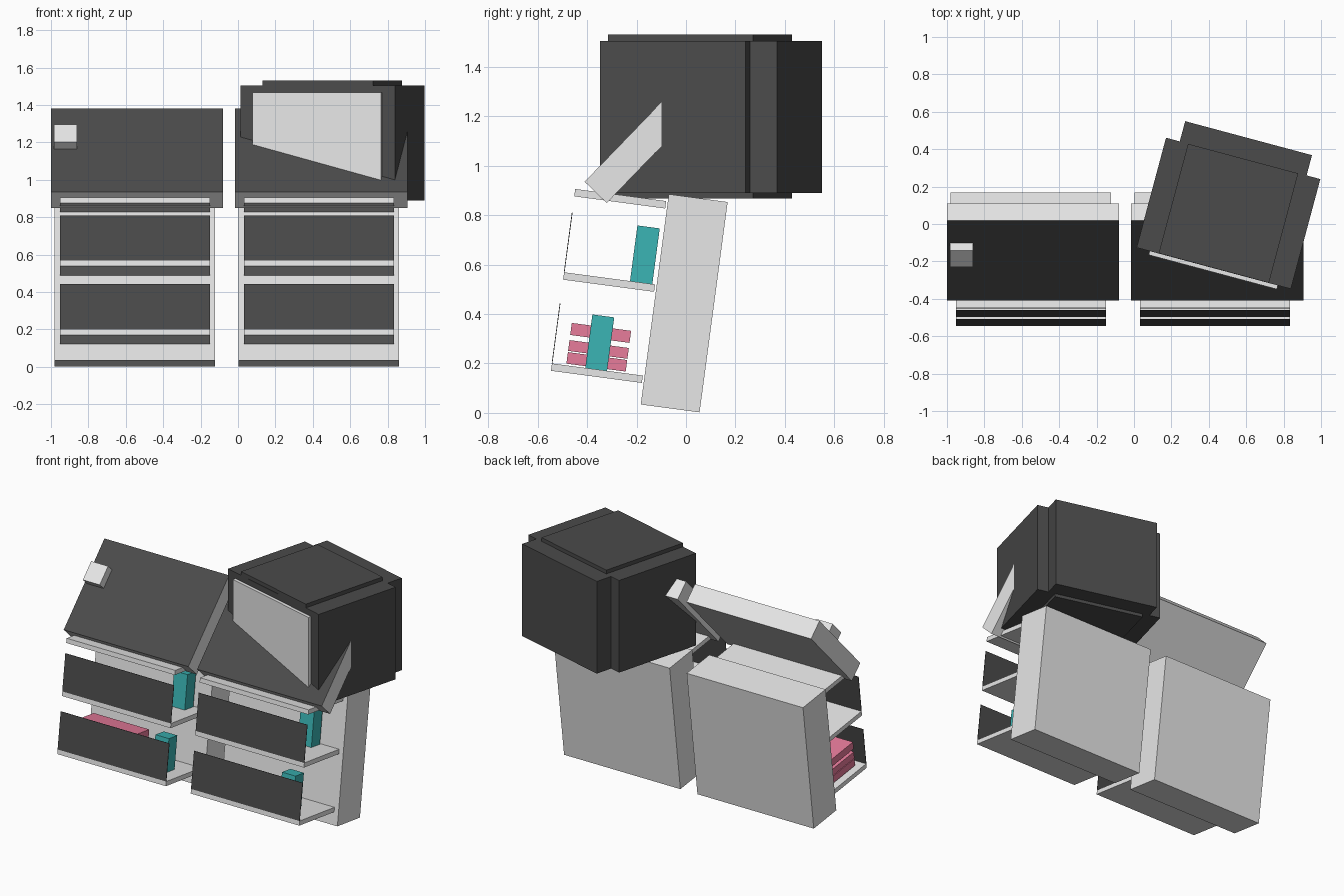
import bpy, bmesh, math
from mathutils import Matrix, Vector

if "Cube" in bpy.data.objects:
    bpy.data.objects.remove(bpy.data.objects["Cube"])


def material(name, rgb):
    m = bpy.data.materials.new(name)
    m.diffuse_color = (*rgb, 1)
    m.use_nodes = True
    m.node_tree.nodes["Principled BSDF"].inputs["Base Color"].default_value = m.diffuse_color
    return m


LIGHT = material("light grey", (0.8, 0.8, 0.8))
DARK = material("dark grey", (0.07, 0.07, 0.07))
TEAL = material("teal", (0.044, 0.46, 0.46))
PINK = material("pink", (0.8, 0.2, 0.33))


def box(name, frame, xr, yr, zr, mat, top_mat=None):
    """Box given by x, y, z ranges inside a tilted frame; optional top face colour."""
    bm = bmesh.new()
    bmesh.ops.create_cube(bm, size=1)
    for v in bm.verts:
        v.co = Vector([r[0] + (c + 0.5) * (r[1] - r[0]) for c, r in zip(v.co, (xr, yr, zr))])
    bm.normal_update()
    me = bpy.data.meshes.new(name)
    me.materials.append(mat)
    if top_mat:
        me.materials.append(top_mat)
        for f in bm.faces:
            f.material_index = int(f.normal.z > 0.9)
    bm.to_mesh(me)
    bm.free()
    ob = bpy.data.objects.new(name, me)
    ob.matrix_world = frame
    bpy.context.collection.objects.link(ob)


def frame(x, y, z, angle, axis):
    return Matrix.Translation((x, y, z)) @ Matrix.Rotation(math.radians(angle), 4, axis)


# Two leaning stands, each with shelves, front boards and a sloped desk
for side, x0, tx in (("left", -0.985, 0.65), ("right", 0.0, 0.60)):
    lean = frame(x0, -0.183, 0.034, -7.6, 'X')
    box(side + "_cabinet", lean, (0.003, 0.862), (0, 0.24), (0, 0.858), LIGHT)
    for i, h in enumerate((0.087, 0.459, 0.799)):
        box(f"{side}_shelf_{i}", lean, (0.033, 0.835), (-0.378, -0.007), (h, h + 0.03), LIGHT)
        if i < 2:
            box(f"{side}_front_board_{i}", lean, (0.033, 0.835), (-0.379, -0.376),
                (h + 0.03, h + 0.274), DARK)
    # upright blocks on the shelves
    box(side + "_low_block", lean, (tx - 0.01, tx + 0.09), (-0.242, -0.153), (0.117, 0.335), TEAL)
    box(side + "_high_block", lean, (tx, tx + 0.1), (-0.109, -0.018), (0.489, 0.716), TEAL)
    # sloped desk with a dark upper face
    slope = frame(x0, -0.41, 0.935, 46, 'X')
    box(side + "_sloped_desk", slope, (-0.015, 0.905), (0, 0.619), (-0.124, 0), LIGHT, DARK)
    if side == "left":
        box("desk_button", slope, (0, 0.125), (0.318, 0.445), (0, 0.057), LIGHT)
        for i, (a, b) in enumerate(((0.124, 0.171), (0.176, 0.22), (0.241, 0.29))):
            box(f"stacked_book_{i}", lean, (0.075, 0.485), (-0.32, -0.078), (a, b), PINK)

# Turned monitor: wide body, rear housing, core with raised lids, screen
head = frame(0.505, 0.057, 0, -15, 'Z')
box("monitor_body", head, (-0.427, 0.427), (-0.304, 0.304), (0.89, 1.505), DARK)
box("monitor_rear", head, (-0.351, 0.351), (0.28, 0.416), (0.89, 1.505), DARK)
box("monitor_core", head, (-0.305, 0.305), (-0.303, 0.303), (0.868, 1.53), DARK)
box("monitor_screen", head, (-0.355, 0.355), (-0.325, -0.29), (0.93, 1.466), LIGHT)
